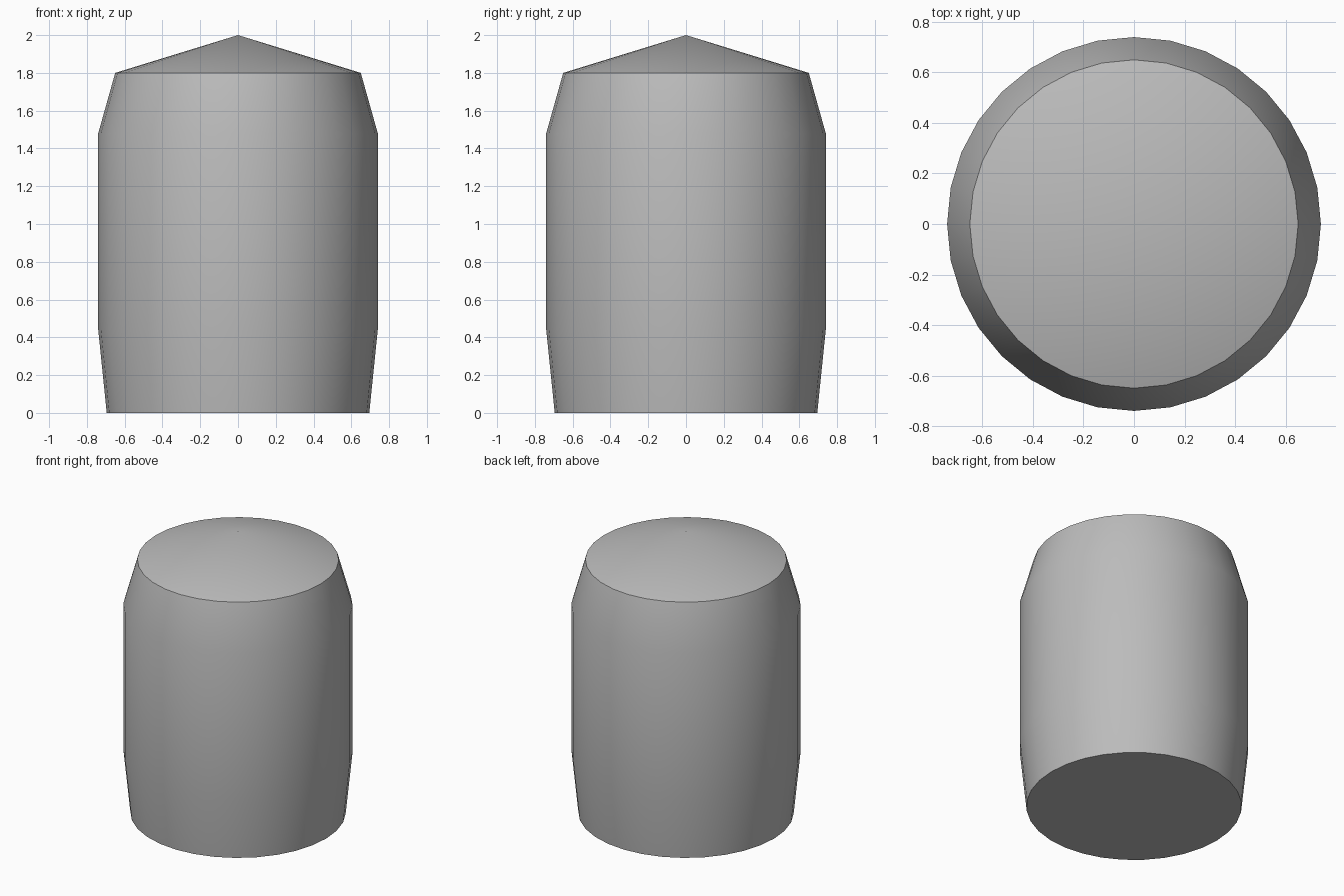
import bpy
import bmesh
import math
from mathutils import Matrix

cube = bpy.data.objects.get("Cube")
if cube:
    bpy.data.objects.remove(cube, do_unlink=True)

# Single plain grey
grey = bpy.data.materials.new("plain_grey")
grey.use_nodes = True
colour = (0.5, 0.5, 0.5, 1)
grey.diffuse_color = colour
grey.node_tree.nodes["Principled BSDF"].inputs["Base Color"].default_value = colour

# Half profile of the barrel: base centre, base rim, belly, shoulder, roof rim, apex
SIDES = 32
profile = [(0, 0), (0.695, 0), (0.74, 0.44), (0.74, 1.48), (0.65, 1.80), (0, 2.0)]

# Revolve the profile around the vertical axis
bm = bmesh.new()
points = [bm.verts.new((r, 0, z)) for r, z in profile]
edges = [bm.edges.new(pair) for pair in zip(points, points[1:])]
bmesh.ops.spin(bm, geom=points + edges, cent=(0, 0, 0), axis=(0, 0, 1),
               angle=math.tau, steps=SIDES, use_merge=True)
bmesh.ops.remove_doubles(bm, verts=bm.verts, dist=0.001)

# Flat base as one polygon
base = [f for f in bm.faces if all(v.co.z < 0.001 for v in f.verts)]
bmesh.ops.dissolve_faces(bm, faces=base, use_verts=True)
bmesh.ops.recalc_face_normals(bm, faces=bm.faces)

mesh = bpy.data.meshes.new("barrel_body")
bm.to_mesh(mesh)
bm.free()
mesh.materials.append(grey)

body = bpy.data.objects.new("barrel_body", mesh)
bpy.context.collection.objects.link(body)

# Smooth sides and roof, with crisp rims
bpy.ops.object.select_all(action="DESELECT")
body.select_set(True)
bpy.context.view_layer.objects.active = body
bpy.ops.object.shade_smooth_by_angle(angle=math.radians(30))
